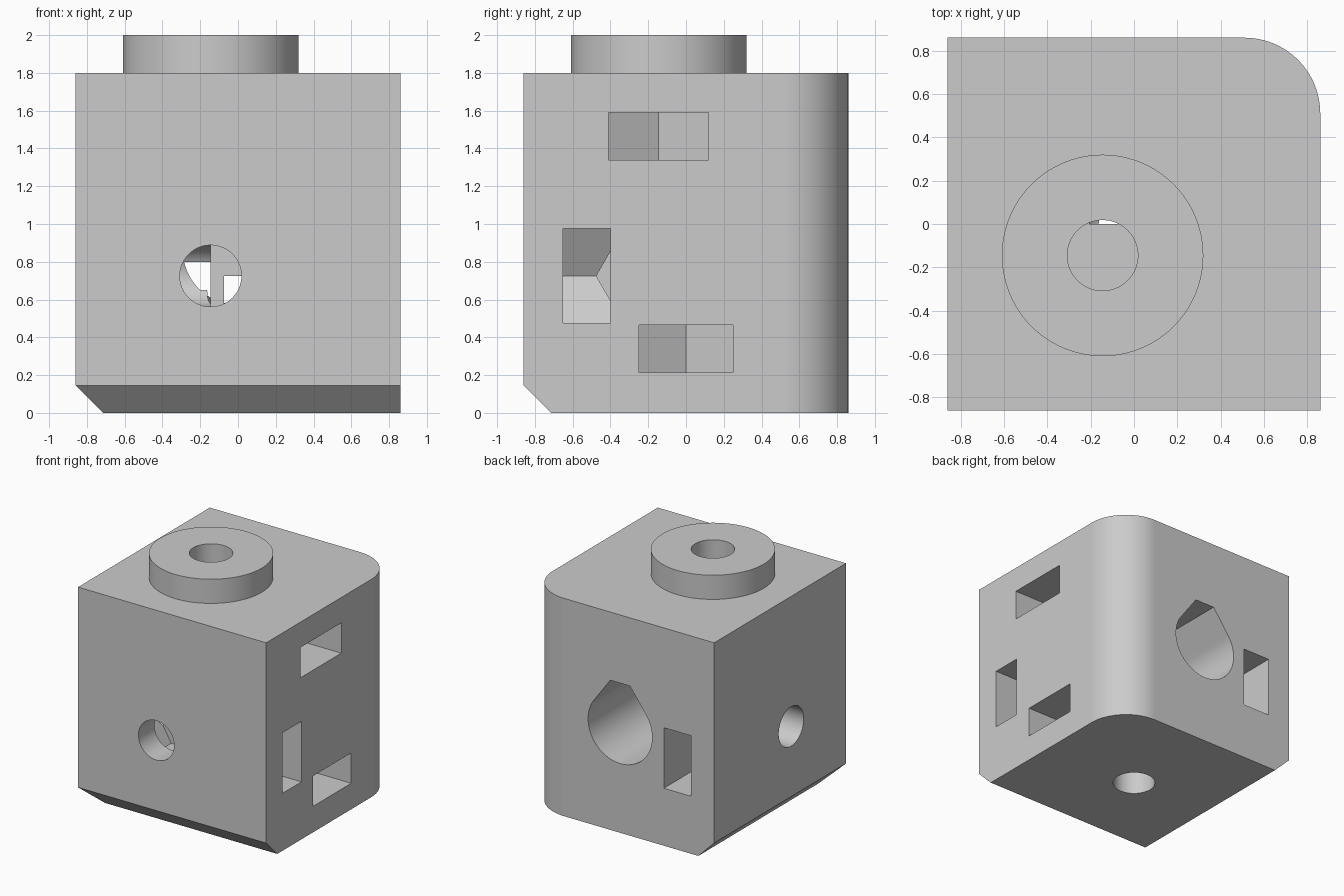
import bpy, bmesh
from math import sin, cos, pi, sqrt, radians

if "Cube" in bpy.data.objects:
    bpy.data.objects.remove(bpy.data.objects["Cube"])

HALF, TOP, LOW = 0.86, 1.8, 0.725    # half width, top face, height of the cross bores
OFF = -0.145                         # offset of the bores from the centre
BORE = 0.163

grey = bpy.data.materials.new("plain grey")
grey.use_nodes = True
grey.diffuse_color = (0.6, 0.6, 0.6, 1)
grey.node_tree.nodes["Principled BSDF"].inputs["Base Color"].default_value = (0.6, 0.6, 0.6, 1)


def add_object(name, bm):
    bmesh.ops.recalc_face_normals(bm, faces=bm.faces)
    mesh = bpy.data.meshes.new(name)
    bm.to_mesh(mesh)
    bm.free()
    mesh.materials.append(grey)
    obj = bpy.data.objects.new(name, mesh)
    bpy.context.collection.objects.link(obj)
    return obj


def prism(name, outline, axis, start, end):
    """Extrude a flat outline along the x, y or z axis."""
    place = {"x": lambda u, v, w: (w, u, v),
             "y": lambda u, v, w: (u, w, v),
             "z": lambda u, v, w: (u, v, w)}[axis]
    bm = bmesh.new()
    low = [bm.verts.new(place(u, v, start)) for u, v in outline]
    high = [bm.verts.new(place(u, v, end)) for u, v in outline]
    bm.faces.new(low)
    bm.faces.new(high)
    for i in range(len(low)):
        j = (i + 1) % len(low)
        bm.faces.new((low[i], low[j], high[j], high[i]))
    return add_object(name, bm)


def arc(u, v, r, a0=0, a1=360, steps=64):
    """Points on an arc, without its last point."""
    angles = [radians(a0 + (a1 - a0) * i / steps) for i in range(steps)]
    return [(u + r * cos(a), v + r * sin(a)) for a in angles]


def nut_slot(tip, centre, half):
    """Slot outline with a hexagonal inner end, open towards +u."""
    shoulder = tip + half / sqrt(3)
    return [(tip, centre), (shoulder, centre - half), (1, centre - half),
            (1, centre + half), (shoulder, centre + half)]


# Block with one rounded upright corner
rounded = arc(HALF - 0.35, HALF - 0.35, 0.35, 0, 90, 24)
block = prism("corner_block",
              [(-HALF, -HALF), (HALF, -HALF)] + rounded + [(HALF - 0.35, HALF), (-HALF, HALF)],
              "z", 0, TOP)

# Chamfers on two bottom edges
bm = bmesh.new()
bm.from_mesh(block.data)
edges = [e for e in bm.edges if all(v.co.z < 0.01 for v in e.verts)
         and any(all(v.co[k] < -HALF + 0.01 for v in e.verts) for k in (0, 1))]
bmesh.ops.bevel(bm, geom=edges, offset=0.145, segments=1, affect="EDGES")
bm.to_mesh(block.data)
bm.free()

# Round boss on top
boss = prism("boss", arc(OFF, OFF, 0.465, steps=96), "z", 1.5, 2)

# Blind bores, teardrop pocket and nut slots
teardrop = arc(0, 0.865, 0.293, 145, 395) + [(0.09, 1.237), (-0.09, 1.237)]
cutters = [
    prism("top_bore", arc(OFF, OFF, BORE), "z", 1.08, 2.2),
    prism("bottom_bore", arc(0, 0, BORE), "z", -0.2, LOW),
    prism("front_bore", arc(OFF, LOW, BORE), "y", -1, OFF),
    prism("side_bore", arc(OFF, LOW, BORE), "x", -1, OFF),
    prism("teardrop_pocket", teardrop, "y", 0, 1),
    prism("top_nut_slot", nut_slot(-0.475, OFF, 0.265), "z", 1.34, 1.59),
    prism("bottom_nut_slot", nut_slot(-0.33, 0, 0.25), "z", 0.215, 0.465),
    prism("front_nut_slot", nut_slot(-0.475, LOW, 0.25), "y", -0.65, -0.40),
    prism("side_nut_slot", nut_slot(-0.475, LOW, 0.25), "x", -0.65, -0.40),
]

# Combine the parts into one solid
for tool in [boss] + cutters:
    mod = block.modifiers.new(tool.name, "BOOLEAN")
    mod.operation = "UNION" if tool == boss else "DIFFERENCE"
    mod.solver = "EXACT"
    mod.object = tool
bpy.context.view_layer.update()
solid = bpy.data.meshes.new_from_object(
    block.evaluated_get(bpy.context.evaluated_depsgraph_get()))
block.modifiers.clear()
block.data = solid
solid.materials.clear()
solid.materials.append(grey)
for poly in solid.polygons:
    poly.material_index = 0
for tool in [boss] + cutters:
    bpy.data.objects.remove(tool)

# Smooth round walls, flat faces kept crisp
bpy.ops.object.select_all(action="DESELECT")
block.select_set(True)
bpy.context.view_layer.objects.active = block
bpy.ops.object.shade_smooth_by_angle(angle=radians(20))
weighted = block.modifiers.new("even_shading", "WEIGHTED_NORMAL")
weighted.keep_sharp = True
